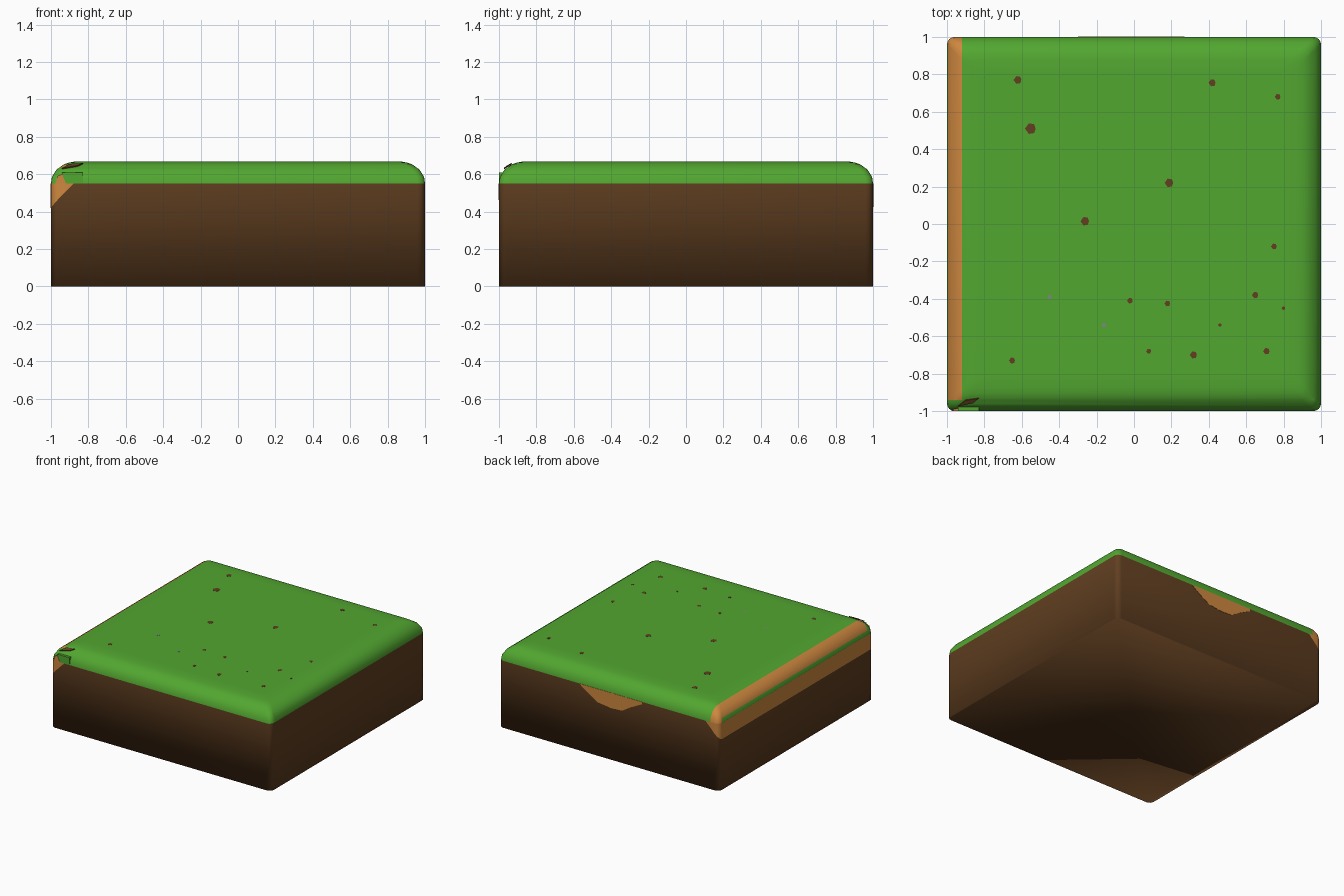
import bpy, bmesh, math

if "Cube" in bpy.data.objects:
    bpy.data.objects.remove(bpy.data.objects["Cube"])


def material(name, rgb):
    m = bpy.data.materials.new(name)
    m.diffuse_color = (*rgb, 1)
    m.use_nodes = True
    m.node_tree.nodes["Principled BSDF"].inputs["Base Color"].default_value = m.diffuse_color
    return m


GRASS = material("grass green", (0.085, 0.385, 0.03))
DIRT = material("dirt brown", (0.12, 0.05, 0.015))
CLAY = material("clay orange", (0.62, 0.245, 0.05))
STONE = material("stone grey", (0.22, 0.24, 0.24))


def finish(bm, name, mats, smooth):
    bmesh.ops.recalc_face_normals(bm, faces=bm.faces)
    me = bpy.data.meshes.new(name)
    for f in bm.faces:
        f.smooth = smooth
    bm.to_mesh(me)
    bm.free()
    ob = bpy.data.objects.new(name, me)
    for m in mats:
        me.materials.append(m)
    bpy.context.collection.objects.link(ob)
    return ob


def square_loop(bm, inset, z, radius=0.04, seg=4):
    """Rounded square ring of vertices, inset from the block's outline."""
    h, verts = 1 - inset, []
    for k, (sx, sy) in enumerate([(1, 1), (-1, 1), (-1, -1), (1, -1)]):
        for i in range(seg + 1):
            a = math.pi / 2 * (k + i / seg)
            verts.append(bm.verts.new((sx * (h - radius) + radius * math.cos(a),
                                       sy * (h - radius) + radius * math.sin(a), z)))
    return verts


def loft(bm, rings):
    for a, b in zip(rings, rings[1:]):
        for i in range(len(a)):
            j = (i + 1) % len(a)
            bm.faces.new((a[i], a[j], b[j], b[i]))


def prism(name, points, offset, mat):
    """Flat polygon pushed along an offset vector."""
    bm = bmesh.new()
    a = [bm.verts.new(p) for p in points]
    b = [bm.verts.new([c + d for c, d in zip(p, offset)]) for p in points]
    bm.faces.new(a)
    bm.faces.new(b)
    loft(bm, [a, b])
    return finish(bm, name, [mat], False)


# Dirt block: side walls and a flat underside
bm = bmesh.new()
rings = [square_loop(bm, 0, 0), square_loop(bm, 0, 0.55)]
loft(bm, rings)
bm.faces.new(rings[0])
finish(bm, "dirt_block", [DIRT], True)

# Grass cap with a rounded rim; the upper rim of the left side is clay
bm = bmesh.new()
profile = [(0, 0.55), (0.005, 0.585), (0.03, 0.625), (0.07, 0.653), (0.095, 0.661),
           (0.125, 0.667), (0.2, 0.667)]
rings = [square_loop(bm, i, z) for i, z in profile]
loft(bm, rings)
bm.faces.new(rings[-1])
for co, no in [((-0.92, 0, 0), (1, 0, 0)), ((0, -0.94, 0), (0, 1, 0))]:
    bmesh.ops.bisect_plane(bm, geom=bm.verts[:] + bm.edges[:] + bm.faces[:],
                           plane_co=co, plane_no=no)
for f in bm.faces:
    c = f.calc_center_median()
    if c.x < -0.92 and c.y > -0.94 and (c.z > 0.59 or c.y > 0.93):
        f.material_index = 1
finish(bm, "grass_cap", [GRASS, CLAY], True)


# Clay band under the grass: a thin skin round the left side and its corners
def lower_edge(x):
    return 0.42 + 0.13 * (min(1, max(0, (x + 1) / 0.12))) ** 0.9


bm = bmesh.new()
path = [(-0.88, 1.002), (-0.91, 1.002)]
for k in (1, 2):
    for i in range(5):
        a = math.pi / 2 * (k + i / 4)
        path.append((-0.96 + 0.042 * math.cos(a), (0.96 if k == 1 else -0.96) + 0.042 * math.sin(a)))
path += [(-0.91, -1.002), (-0.88, -1.002)]
top = [bm.verts.new((x, y, 0.551)) for x, y in path]
low = [bm.verts.new((x, y, lower_edge(x) - 0.001)) for x, y in path]
for i in range(len(path) - 1):
    bm.faces.new((top[i], top[i + 1], low[i + 1], low[i]))
finish(bm, "clay_band", [CLAY], True)

# Clay patch on the back
patch = [(0.27, 0.55), (0.2, 0.5), (0.1, 0.44), (-0.02, 0.425), (-0.12, 0.43),
         (-0.2, 0.48), (-0.3, 0.53), (-0.3, 0.55)]
prism("clay_patch", [(x, 0.998, z) for x, z in patch], (0, 0.004, 0), CLAY)

# Broken turf at the front left corner
turf = [(-0.94, 0.55), (-0.83, 0.55), (-0.83, 0.61), (-0.94, 0.61)]
prism("turf_chip", [(x, -1.0, z) for x, z in turf], (0, 0.05, 0), GRASS)
clay = [(-0.975, 0.55), (-0.92, 0.55), (-0.94, 0.6), (-0.965, 0.59)]
prism("clay_chip", [(x, -1.001, z) for x, z in clay], (0, 0.03, 0), CLAY)
slit = [(-0.94, -0.972, 0.627), (-0.86, -0.955, 0.64), (-0.83, -0.93, 0.653), (-0.9, -0.94, 0.649)]
prism("turf_slit", slit, (0, -0.003, 0.006), DIRT)


# Specks of dirt and stone, nearly flush with the grass
def speck(name, x, y, r, mat):
    pts = [(x + r * (0.8 + 0.3 * (i % 2)) * math.cos(i * math.pi / 3),
            y + r * (1.1 - 0.2 * (i % 2)) * math.sin(i * math.pi / 3), 0.666) for i in range(6)]
    prism(name, pts, (0, 0, 0.002), mat)


for x, y, r in [(-.62, .77, .022), (-.55, .51, .03), (.42, .755, .02), (.77, .68, .016),
                (.19, .22, .024), (-.26, .015, .024), (.75, -.12, .016), (-.02, -.41, .016),
                (.18, -.425, .016), (.65, -.38, .018), (.8, -.45, .01), (.46, -.54, .01),
                (.08, -.68, .014), (.32, -.70, .02), (.71, -.68, .018), (-.65, -.73, .017)]:
    speck("dirt_speck", x, y, r, DIRT)
for x, y in [(-.45, -.39), (-.16, -.54)]:
    speck("stone_speck", x, y, 0.012, STONE)
